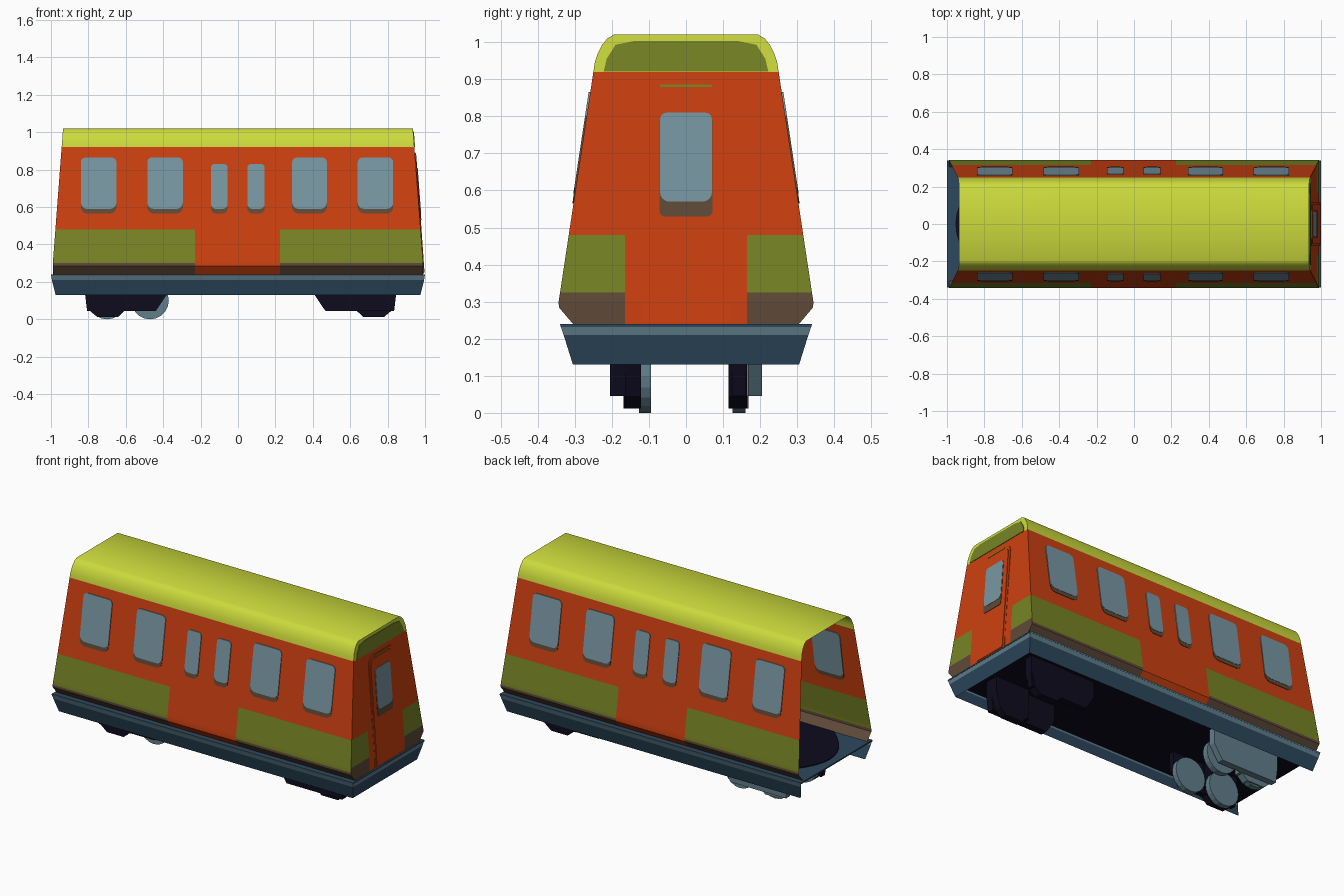
import bpy, bmesh, math

if "Cube" in bpy.data.objects:
    bpy.data.objects.remove(bpy.data.objects["Cube"])


def material(name, r, g, b):
    m = bpy.data.materials.new(name)
    m.diffuse_color = [(c / 255 / 12.92 if c < 11 else ((c / 255 + .055) / 1.055) ** 2.4)
                       for c in (r, g, b)] + [1]
    m.use_nodes = True
    m.node_tree.nodes["Principled BSDF"].inputs["Base Color"].default_value = m.diffuse_color
    return m


ORANGE = material("orange paint", 205, 64, 16)
YELLOW = material("yellow roof paint", 205, 219, 60)
OLIVE = material("olive band", 120, 132, 36)
BROWN = material("brown trim", 95, 74, 56)
GLASS = material("grey blue glass", 120, 151, 163)
SLATE = material("light slate metal", 97, 127, 139)
BLUE = material("dark blue frame", 44, 72, 94)
NAVY = material("navy underside", 14, 11, 30)


def finish(name, bm, mats):
    bmesh.ops.remove_doubles(bm, verts=bm.verts, dist=1e-5)
    bmesh.ops.recalc_face_normals(bm, faces=bm.faces)
    me = bpy.data.meshes.new(name)
    bm.to_mesh(me)
    bm.free()
    for m in mats:
        me.materials.append(m)
    ob = bpy.data.objects.new(name, me)
    bpy.context.collection.objects.link(ob)
    return ob


def prism(name, pts, place, t0, t1, mat):
    """Extrude a 2D outline between two depths; place maps (u, v, t) to space."""
    bm = bmesh.new()
    lo = [bm.verts.new(place(u, v, t0)) for u, v in pts]
    hi = [bm.verts.new(place(u, v, t1)) for u, v in pts]
    bm.faces.new(lo)
    bm.faces.new(hi)
    n = len(pts)
    for i in range(n):
        bm.faces.new((lo[i], lo[(i + 1) % n], hi[(i + 1) % n], hi[i]))
    return finish(name, bm, [mat])


def rounded(u0, u1, v0, v1, r_low, r_high, n=5):
    pts = []
    for cu, cv, r, a0 in ((u1, v0, r_low, -90), (u1, v1, r_high, 0),
                          (u0, v1, r_high, 90), (u0, v0, r_low, 180)):
        su, sv = (1 if cu == u1 else -1), (1 if cv == v1 else -1)
        for i in range(n):
            a = math.radians(a0 + 90 * i / (n - 1))
            pts.append((cu - su * r + r * math.cos(a), cv - sv * r + r * math.sin(a)))
    return pts


def end_x(z):
    return .99 - max(0, z - .3) * .076


def wall_y(z):
    return .345 - (z - .29) * .151


# Half cross-section of the body: (half width, height)
PROFILE = [(.305, .24), (.343, .285), (wall_y(.3), .3), (wall_y(.325), .325),
           (wall_y(.48), .48), (wall_y(.92), .92), (.246, .945), (.238, .97),
           (.226, .993), (.212, 1.01), (.195, 1.02)]

# Body shell: side walls and roof, open at the left end
bm = bmesh.new()
section = PROFILE + [(-y, z) for y, z in reversed(PROFILE)]
for (ya, za), (yb, zb) in zip(section, section[1:]):
    cols = [[(-end_x(z), y, z), (-.23, y, z), (.225, y, z), (end_x(z), y, z)]
            for y, z in ((ya, za), (yb, zb))]
    zm = (za + zb) / 2
    for i in range(3):
        f = bm.faces.new([bm.verts.new(p) for p in
                          (cols[0][i], cols[0][i + 1], cols[1][i + 1], cols[1][i])])
        if zm > .92:
            f.material_index = 1
        elif i != 1 and zm < .48:
            f.material_index = 3 if zm < .3 else 2
shell = finish("body_shell", bm, [ORANGE, YELLOW, OLIVE, BROWN])
bpy.context.view_layer.objects.active = shell
shell.select_set(True)
bpy.ops.object.shade_smooth_by_angle(angle=math.radians(35))

# Closed right end wall
bm = bmesh.new()
for (ya, za), (yb, zb) in zip(PROFILE, PROFILE[1:]):
    zm = (za + zb) / 2
    for i in range(3):
        rows = [[-y, -.165, .165, y] for y in (ya, yb)]
        quad = [(rows[0][i], za), (rows[0][i + 1], za), (rows[1][i + 1], zb), (rows[1][i], zb)]
        f = bm.faces.new([bm.verts.new((end_x(z), y, z)) for y, z in quad])
        if zm > .92:
            f.material_index = 1
        elif i != 1 and zm < .48:
            f.material_index = 3 if zm < .325 else 2
finish("end_wall", bm, [ORANGE, YELLOW, OLIVE, BROWN])


def on_end(u, v, t):
    return (end_x(v) + t, u, v)


# End door, its window and the roof panel
prism("end_door", rounded(-.118, .118, .245, .893, .005, .045), on_end, 0, .004, ORANGE)
prism("end_door_leaf", rounded(-.105, .105, .25, .875, .005, .035), on_end, 0, .007, ORANGE)
prism("end_door_lamp", rounded(-.07, .07, .879, .886, .003, .003), on_end, 0, .006, OLIVE)
prism("end_window_sill", rounded(-.072, .072, .53, .80, .015, .015), on_end, 0, .008, BROWN)
prism("end_window_glass", rounded(-.07, .07, .57, .81, .025, .018), on_end, 0, .0095, GLASS)
prism("end_roof_panel", [(-.222, .921), (.222, .921), (.214, .955), (.19, .993), (.14, 1.003),
                         (-.14, 1.003), (-.19, .993), (-.214, .955)], on_end, 0, .004, OLIVE)

# Side windows with brown sills, both sides
WINDOWS = [(-.84, -.65, .865), (-.485, -.295, .865), (-.145, -.055, .83),
           (.05, .143, .83), (.29, .475, .865), (.64, .83, .865)]
for side, label in ((-1, "front"), (1, "back")):
    def on_side(u, v, t, s=side):
        return (u, s * (wall_y(v) + t), v)
    for i, (a, b, top) in enumerate(WINDOWS):
        r = .035 if b - a > .12 else .028
        prism(f"{label}_window_sill_{i}", rounded(a, b, .565, top - .03, r, r),
              on_side, -.003, .003, BROWN)
        prism(f"{label}_window_glass_{i}", rounded(a, b, .59, top, r, r * .7),
              on_side, -.0045, .0045, GLASS)

# Flared underframe skirt on three sides, light along its upper edge
bm = bmesh.new()
levels = [(.24, 1.0, .34), (.21, .995, .33), (.13, .975, .305)]
for (za, xa, ya), (zb, xb, yb) in zip(levels, levels[1:]):
    path_a = [(-xa, -ya), (xa, -ya), (xa, ya), (-xa, ya)]
    path_b = [(-xb, -yb), (xb, -yb), (xb, yb), (-xb, yb)]
    for i in range(3):
        f = bm.faces.new([bm.verts.new(p) for p in (
            (*path_a[i], za), (*path_a[i + 1], za), (*path_b[i + 1], zb), (*path_b[i], zb))])
        f.material_index = 0 if za > .22 else 1
finish("underframe_skirt", bm, [SLATE, BLUE])


def flat(u, v, t):
    return (u, v, t)


# Floor layers: blue deck, navy underside, navy interior floor with curved ends
prism("deck", [(-1, -.338), (1, -.338), (1, .338), (-1, .338)], flat, .232, .24, BLUE)
prism("deck_underside", [(-.99, -.333), (.99, -.333), (.99, .333), (-.99, .333)],
      flat, .224, .231, NAVY)
arc = [(-.955 + 2 * y * y, y) for y in [-.3 + .05 * i for i in range(13)]]
prism("interior_floor", arc + [(-x, y) for x, y in reversed(arc)], flat, .24, .245, NAVY)


# Bogie side frames
def along_y(u, v, t):
    return (u, t, v)


BEAM = [(.41, .13), (.467, .045), (.835, .045), (.845, .13), (.845, .225), (.41, .225)]
AXLE_BOX = [(.62, .045), (.635, .045), (.67, .012), (.78, .012), (.82, .045), (.845, .13),
            (.845, .225), (.62, .225)]


def left(pts):
    return [(.028 - u, v) for u, v in pts]


prism("right_bogie_front_beam", BEAM, along_y, -.205, -.163, NAVY)
prism("right_bogie_front_box", AXLE_BOX, along_y, -.165, -.122, NAVY)
prism("right_bogie_back_beam", BEAM, along_y, .125, .16, NAVY)
prism("right_bogie_back_box", AXLE_BOX, along_y, .115, .165, NAVY)
prism("left_bogie_front_beam", left(BEAM), along_y, -.165, -.13, NAVY)
prism("left_bogie_front_box", left(AXLE_BOX), along_y, -.168, -.127, NAVY)
prism("left_bogie_back_beam", left(BEAM), along_y, .167, .205, SLATE)
prism("left_bogie_back_box", left(AXLE_BOX), along_y, .125, .168, SLATE)

# Wheels of the left bogie
for i, x in enumerate((-.70, -.47)):
    for y0, y1, label in ((-.127, -.095, "front"), (.125, .16, "back")):
        ring = [(x + .1 * math.cos(math.tau * k / 20), .1 + .1 * math.sin(math.tau * k / 20))
                for k in range(20)]
        prism(f"{label}_wheel_{i}", ring, along_y, y0, y1, SLATE)
